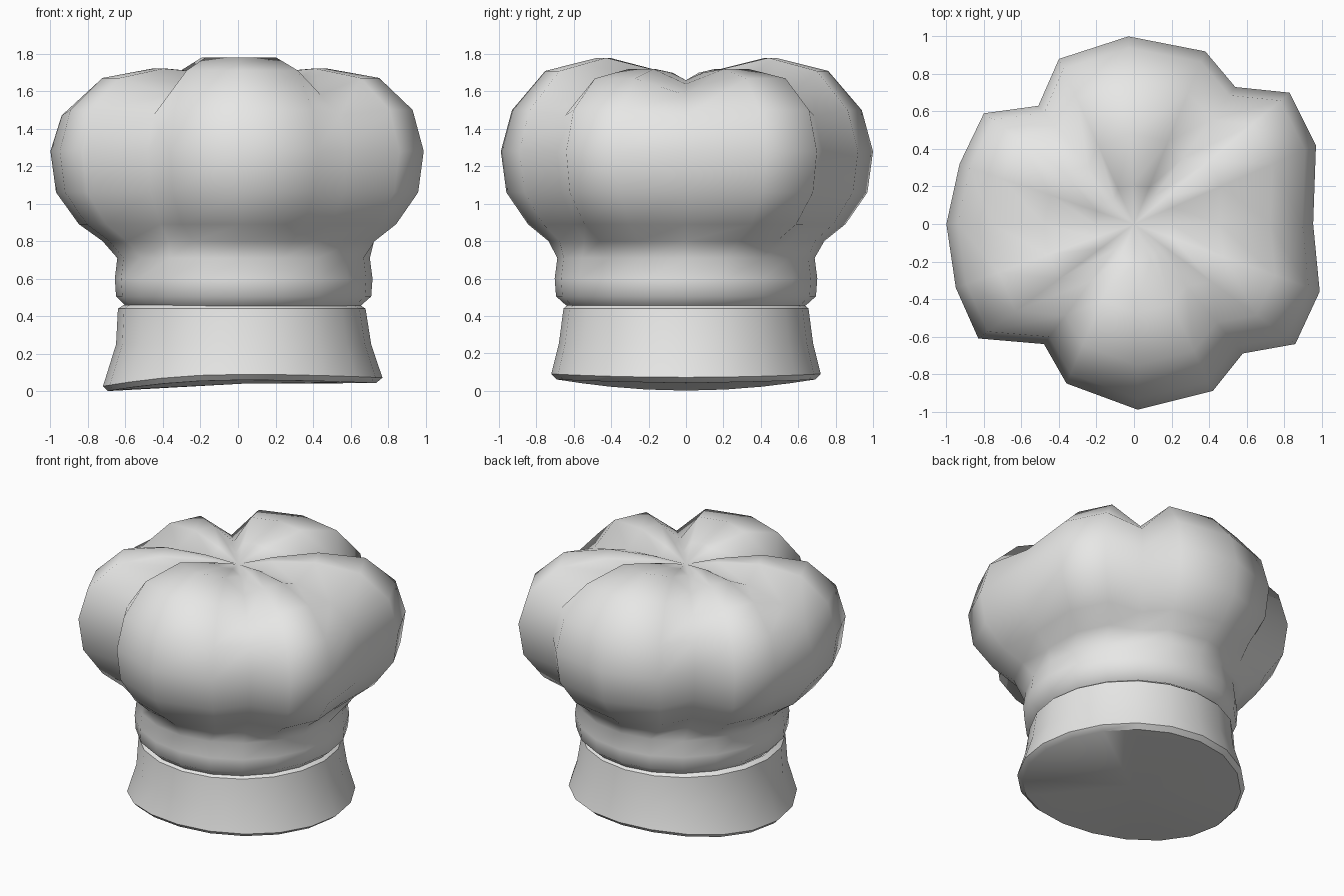
import bpy, math

if "Cube" in bpy.data.objects:
    bpy.data.objects.remove(bpy.data.objects["Cube"])

white = bpy.data.materials.new("off_white_cloth")
white.diffuse_color = (0.8, 0.8, 0.79, 1)
white.use_nodes = True
white.node_tree.nodes["Principled BSDF"].inputs["Base Color"].default_value = white.diffuse_color

# Lobed plan outline at the widest height, clockwise from the back (18 degree steps)
OUT = [(-.03, 1.0), (.38, .92), (.54, .73), (.83, .70), (.97, .42), (.955, 0), (.99, -.36),
       (.86, -.64), (.58, -.69), (.42, -.89), (.02, -.99), (-.36, -.85), (-.48, -.64),
       (-.83, -.61), (-.95, -.34), (-1.0, 0), (-.93, .32), (-.80, .59), (-.51, .63), (-.40, .88)]
N = len(OUT)
FOLDS = (2, 5, 8, 12, 15, 18)      # folds between the lobes
PEAKS = (0, 1, 9, 10, 11, 19)      # taller front and back lobes


def circle(cx, rx, ry):
    return [(cx + rx * math.sin(i * math.tau / N), ry * math.cos(i * math.tau / N)) for i in range(N)]


def loft(name, rings, start=None, end=None):
    """Skin rings of N points; optional centre points close the ends."""
    verts = [p for r in rings for p in r]
    faces = []
    for k in range(len(rings) - 1):
        a, b = k * N, (k + 1) * N
        for i in range(N):
            j = (i + 1) % N
            faces.append((a + j, a + i, b + i, b + j))
    if start:
        verts.append(start)
        faces += [(i, (i + 1) % N, len(verts) - 1) for i in range(N)]
    if end:
        verts.append(end)
        a = (len(rings) - 1) * N
        faces += [(a + (i + 1) % N, a + i, len(verts) - 1) for i in range(N)]
    me = bpy.data.meshes.new(name)
    me.from_pydata(verts, [], faces)
    me.materials.append(white)
    ob = bpy.data.objects.new(name, me)
    bpy.context.collection.objects.link(ob)
    me.shade_smooth()
    return ob


# Head band: flared, with a warped lower rim
def rim(x):
    return .06 - (.06 if x < 0 else .015) * (x / .7) ** 2


band = []
for z, cx, rx, ry, warp in [(0, .02, .715, .69, 1), (.03, .025, .745, .72, 1), (.25, .03, .68, .68, 0),
                            (.44, .02, .66, .655, 0), (.46, .02, .63, .63, 0)]:
    band.append([(x, y, max(0, z + warp * rim(x))) for x, y in circle(cx, rx, ry)])
head_band = loft("head_band", band, start=(.02, 0, .04))
bpy.context.view_layer.objects.active = head_band
head_band.select_set(True)
bpy.ops.object.shade_smooth_by_angle(angle=math.radians(40))

# Puffed crown: (z, outline scale, blend from circle to outline, fold drop, peak lift)
puff = []
for z, s, b, drop, lift in [(.455, .92, 0, 0, 0), (.505, 1, 0, 0, 0), (.60, 1.01, 0, 0, 0), (.71, .99, 0, 0, 0),
                            (.80, .77, .6, 0, 0), (.89, .87, .9, 0, 0), (1.06, .97, 1, 0, 0),
                            (1.28, 1, 1, 0, 0), (1.50, .94, 1, .03, 0), (1.67, .76, 1, .09, .04),
                            (1.72, .48, 1, .08, .06), (1.70, .21, 1, .04, .02)]:
    ring = []
    for i, ((cx, cy), (ox, oy)) in enumerate(zip(circle(.03, .68, .695), OUT)):
        k = s if b == 0 else 1
        x = cx * k * (1 - b) + ox * s * b
        y = cy * k * (1 - b) + oy * s * b
        h = -drop if i in FOLDS else (lift if i in PEAKS else 0)
        ring.append((x, y, z + h))
    puff.append(ring)
loft("puffed_crown", puff, end=(0, 0, 1.66))
